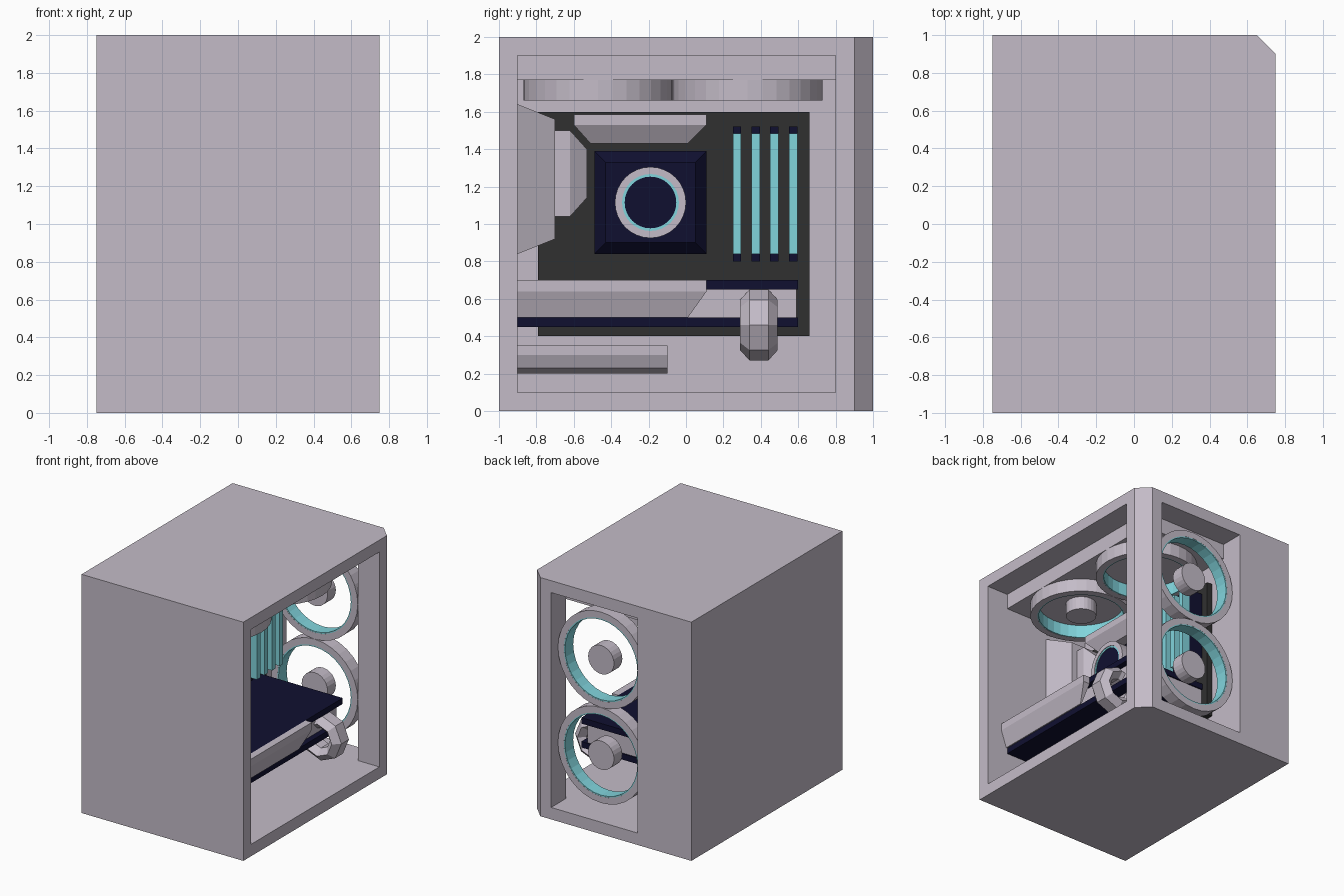
import bpy, bmesh, math
from mathutils import Matrix, Vector

if "Cube" in bpy.data.objects:
    bpy.data.objects.remove(bpy.data.objects["Cube"])


def material(name, rgb):
    m = bpy.data.materials.new(name)
    m.diffuse_color = (*rgb, 1)
    m.use_nodes = True
    m.node_tree.nodes["Principled BSDF"].inputs["Base Color"].default_value = m.diffuse_color
    return m


GREY = material("pale_grey", (0.55, 0.50, 0.575))
NAVY = material("navy", (0.005, 0.005, 0.03))
CYAN = material("cyan", (0.22, 0.66, 0.72))
DARK = material("charcoal", (0.03, 0.03, 0.03))


def finish(name, bm, mat):
    bmesh.ops.recalc_face_normals(bm, faces=bm.faces[:])
    me = bpy.data.meshes.new(name)
    bm.to_mesh(me)
    bm.free()
    me.materials.append(mat)
    ob = bpy.data.objects.new(name, me)
    bpy.context.collection.objects.link(ob)
    return ob


def box(name, x, y, z, mat):
    bm = bmesh.new()
    bmesh.ops.create_cube(bm, size=1)
    for v in bm.verts:
        v.co = [(r[0] + r[1]) / 2 + c * (r[1] - r[0]) for c, r in zip(v.co, (x, y, z))]
    return finish(name, bm, mat)


def prism(name, pts, z0, z1, mat):
    """Footprint in (x, y) raised from z0 to z1."""
    bm = bmesh.new()
    face = bm.faces.new([bm.verts.new((x, y, z0)) for x, y in pts])
    top = bmesh.ops.extrude_face_region(bm, geom=[face])["geom"]
    for v in top:
        if isinstance(v, bmesh.types.BMVert):
            v.co.z = z1
    return finish(name, bm, mat)


def cover(name, base, pts, mat):
    """Faceted block standing off the plane x=base; pts are (y, z, x)."""
    bm = bmesh.new()
    for y, z, x in pts:
        bm.verts.new((x, y, z))
        bm.verts.new((base, y, z))
    res = bmesh.ops.convex_hull(bm, input=bm.verts[:])
    spare = {g for g in res["geom_interior"] + res["geom_unused"]
             if isinstance(g, bmesh.types.BMVert) and g.is_valid}
    bmesh.ops.delete(bm, geom=list(spare), context='VERTS')
    bmesh.ops.dissolve_limit(bm, angle_limit=0.01, verts=bm.verts[:], edges=bm.edges[:])
    return finish(name, bm, mat)


ROT = {'Z': Matrix(), 'Y': Matrix.Rotation(math.radians(-90), 4, 'X'),
       'X': Matrix.Rotation(math.radians(90), 4, 'Y')}


def ring(name, profile, n, at, axis, mat):
    """Closed (radius, height) profile turned about an axis."""
    bm = bmesh.new()
    m = Matrix.Translation(at) @ ROT[axis]
    rows = []
    for i in range(n):
        a = i * math.tau / n
        rows.append([bm.verts.new(m @ Vector((r * math.cos(a), r * math.sin(a), h)))
                     for r, h in profile])
    k = len(profile)
    for i in range(n):
        p, q = rows[i], rows[(i + 1) % n]
        for j in range(k):
            bm.faces.new((p[j], q[j], q[(j + 1) % k], p[(j + 1) % k]))
    return finish(name, bm, mat)


def disc(name, r, depth, n, at, axis, mat):
    bm = bmesh.new()
    m = Matrix.Translation(at) @ ROT[axis] @ Matrix.Translation((0, 0, depth / 2))
    bmesh.ops.create_cone(bm, cap_ends=True, segments=n, radius1=r, radius2=r,
                          depth=depth, matrix=m)
    return finish(name, bm, mat)


def tube(r0, r1, h0, h1):
    return [(r0, h0), (r1, h0), (r1, h1), (r0, h1)]


def fan(name, at, axis):
    ring(name + "_frame", tube(0.345, 0.4, 0, 0.11), 32, at, axis, GREY)
    ring(name + "_light_ring", tube(0.335, 0.346, 0.001, 0.109), 32, at, axis, CYAN)
    disc(name + "_hub", 0.12, 0.11, 24, at, axis, GREY)


# Case shell with open right side and back, chamfered rear corner
case = prism("case", [(-.75, -1), (.75, -1), (.75, .9), (.65, 1), (-.75, 1)], 0, 2, GREY)
cut = prism("case_cutter", [(-.25, -.9), (.9, -.9), (.9, .8), (.55, .8), (.55, 1.2), (-.25, 1.2)],
            0.1, 1.9, GREY)
cut.hide_render = True
mod = case.modifiers.new("openings", 'BOOLEAN')
mod.operation = 'DIFFERENCE'
mod.solver = 'EXACT'
mod.object = cut
bpy.context.view_layer.objects.active = case
bpy.ops.object.modifier_apply(modifier=mod.name)
bpy.data.objects.remove(cut)

# Radiator with two fans below it, and two fans at the back
box("radiator", (-.25, .55), (-.9, .8), (1.77, 1.9), GREY)
for i in range(2):
    fan(f"top_fan_{i + 1}", (.15, -.47 + .8 * i, 1.66), 'Z')
    fan(f"back_fan_{i + 1}", (.15, .80, .61 + .8 * i), 'Y')

# Main board and memory sticks
box("main_board", (-.25, -.2), (-.79, .66), (.4, 1.6), DARK)
for i in range(4):
    y = .25 + .1 * i
    box(f"memory_slot_{i + 1}", (-.2, -.07), (y, y + .045), (.8, 1.52), NAVY)
    box(f"memory_stick_{i + 1}", (-.07, 0), (y, y + .045), (.84, 1.485), CYAN)

# Processor cooler: tapered block, round pump with lit ring
cover("cooler_base", -.2, [(y, z, -.1) for y in (-.49, .11) for z in (.84, 1.39)]
      + [(y, z, -.04) for y in (-.43, .05) for z in (.9, 1.33)], NAVY)
pump = (-.04, -.19, 1.115)
ring("pump_rim", tube(.152, .19, 0, .16), 32, pump, 'X', GREY)
ring("pump_light", tube(.138, .153, 0, .155), 32, pump, 'X', CYAN)
disc("pump_cap", .139, .15, 32, pump, 'X', NAVY)

# Heat sinks and port cover
cover("top_heat_sink", -.2, [(-.6, 1.585, 0), (.11, 1.585, 0), (.11, 1.53, 0), (-.6, 1.53, 0),
                             (.01, 1.43, -.06), (-.51, 1.43, -.06)], GREY)
cover("front_heat_sink", -.2, [(-.7, 1.5, 0), (-.7, 1.04, 0), (-.62, 1.5, 0), (-.62, 1.04, 0),
                               (-.53, 1.4, -.06), (-.53, 1.14, -.06)], GREY)
cover("port_cover", -.25, [(-.9, .84, .15), (-.9, 1.64, .15),
                           (-.7, .92, .05), (-.7, 1.56, .05)], GREY)

# Graphics card: two plates, inner body, outer shroud
box("card_top_plate", (-.25, .55), (-.9, .6), (.65, .7), NAVY)
box("card_bottom_plate", (-.25, .55), (-.9, .6), (.45, .5), NAVY)
box("card_body", (-.25, .5), (-.9, .59), (.5, .65), GREY)
cover("card_shroud", .55, [(-.9, .7, .61), (.11, .7, .61), (.11, .64, .61), (-.9, .64, .61),
                           (.01, .5, .56), (-.9, .5, .56)], GREY)

# Looped power cable at the end of the card
ring("cable_loop", [(.19, -.05), (.19, .05), (.135, .1), (.085, .05), (.085, -.05), (.135, -.1)],
     8, (.53, .39, .46), 'Y', GREY)

# Lower cover along the inner wall
cover("lower_cover", -.25, [(y, z, x) for y in (-.9, -.1)
                            for z, x in ((.35, -.05), (.3, -.05), (.23, -.08), (.2, -.15))], GREY)
